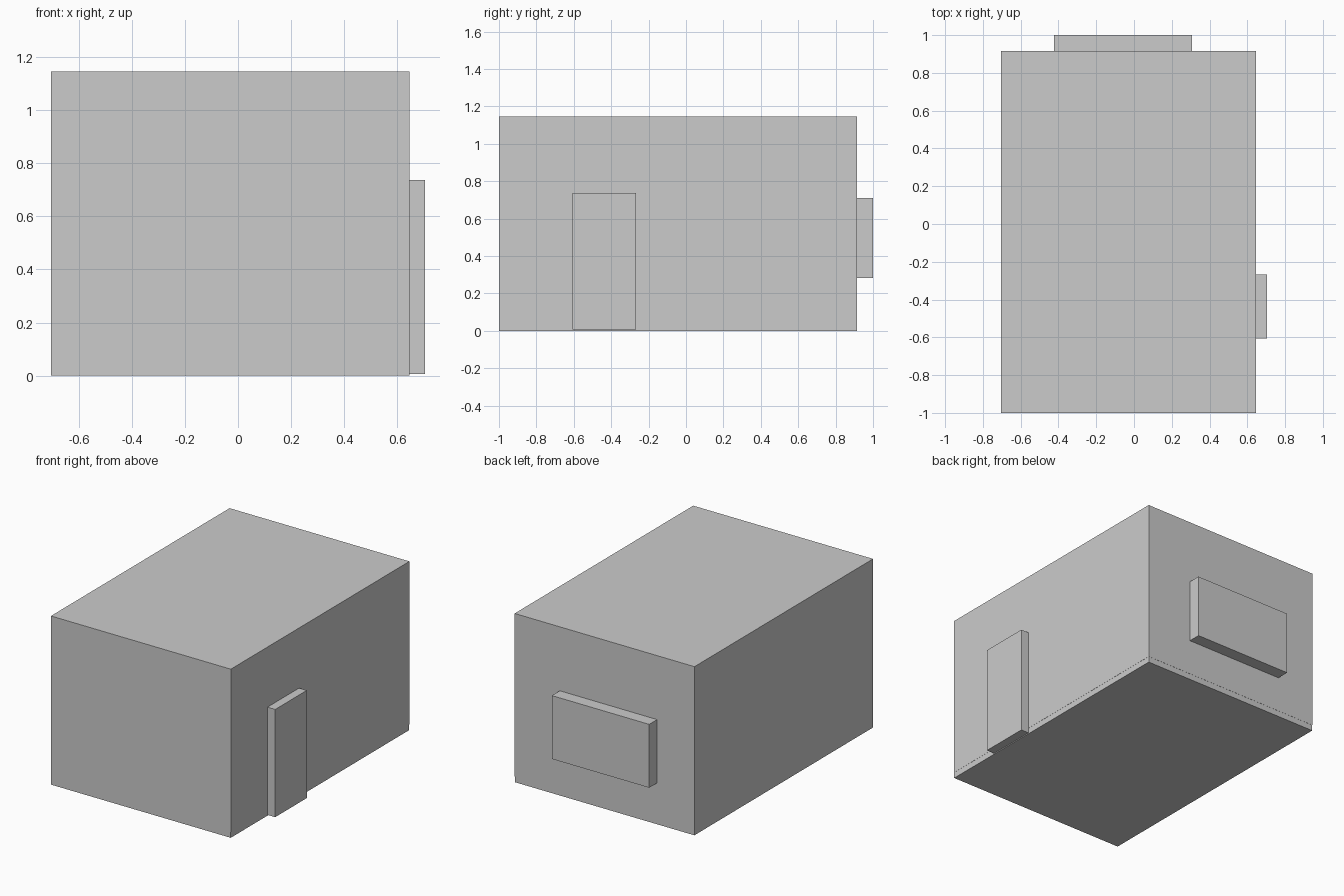
import bpy
import bmesh
from mathutils import Vector

if "Cube" in bpy.data.objects:
    bpy.data.objects.remove(bpy.data.objects["Cube"])


def box(name, low, high):
    """Axis-aligned box spanning two opposite corners."""
    low, high = Vector(low), Vector(high)
    size = high - low
    bm = bmesh.new()
    bmesh.ops.create_cube(bm, size=1)
    bmesh.ops.scale(bm, vec=size, verts=bm.verts)
    mesh = bpy.data.meshes.new(name)
    bm.to_mesh(mesh)
    bm.free()
    obj = bpy.data.objects.new(name, mesh)
    obj.location = (low + high) / 2
    bpy.context.collection.objects.link(obj)
    return obj


LEFT, RIGHT = -0.704, 0.646
FRONT, BACK = -1.0, 0.915
FLOOR, TOP = 0.04, 1.145
INSET = 0.001

# Thin floor slab, a hair inside the wall line
box("floor_slab", (LEFT + INSET, FRONT + INSET, 0), (RIGHT - INSET, BACK - INSET, FLOOR))

# Main room block
box("room_body", (LEFT, FRONT, FLOOR), (RIGHT, BACK, TOP))

# Door panel standing proud of the right wall
box("door", (RIGHT - INSET, -0.607, 0.006), (0.704, -0.268, 0.737))

# Window block standing proud of the back wall
box("window", (-0.424, BACK, 0.281), (0.307, 1.0, 0.711))
